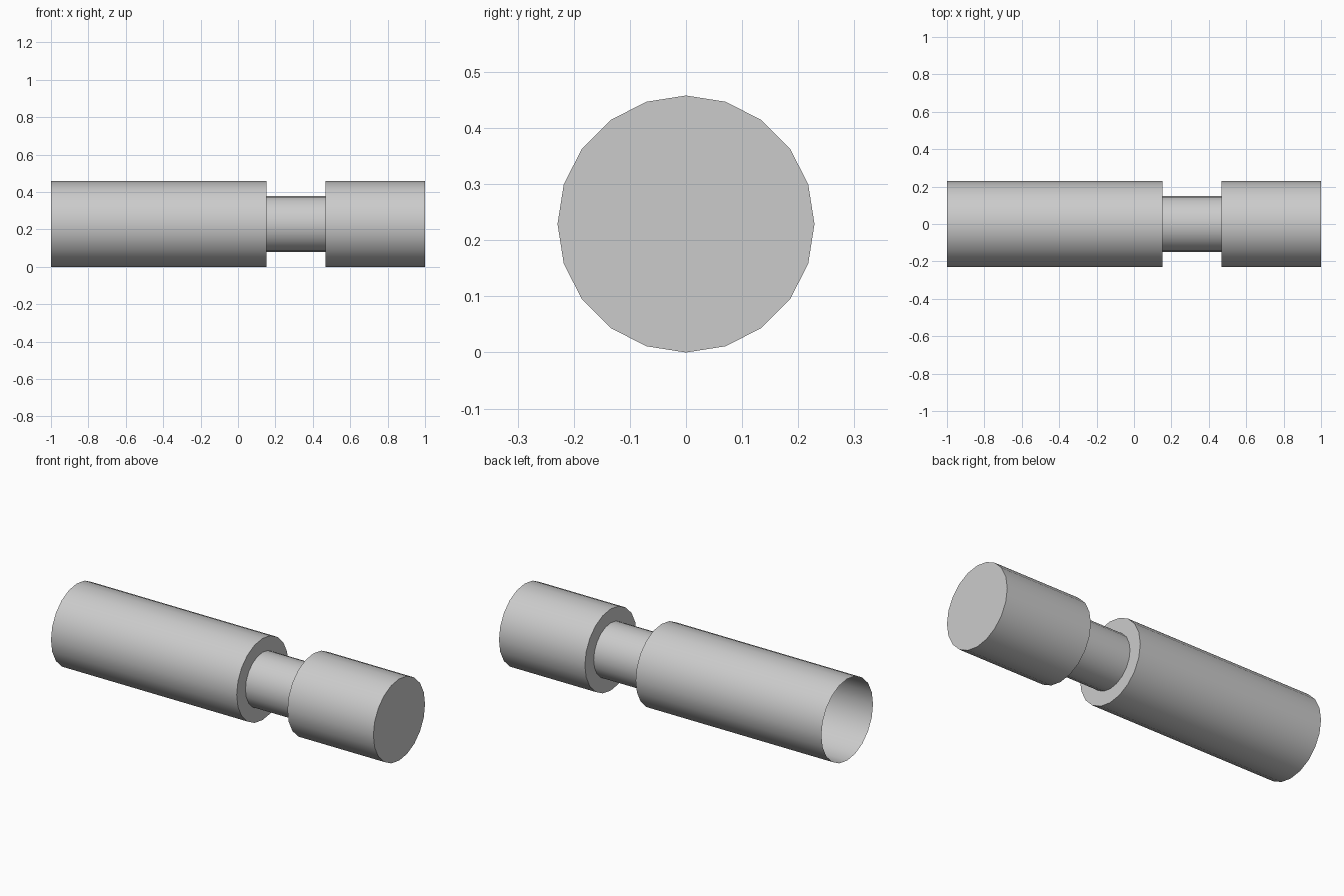
import bpy, bmesh
from math import cos, sin, pi, radians

if "Cube" in bpy.data.objects:
    bpy.data.objects.remove(bpy.data.objects["Cube"])

SIDES = 20
R, NECK = 0.229, 0.151

# Profile along the x axis: (x, radius), open at the left end
PROFILE = [(-1.0, R), (0.152, R), (0.152, NECK),
           (0.467, NECK), (0.467, R), (1.0, R)]


def ring(bm, x, radius):
    return [bm.verts.new((x, radius * cos(2 * pi * i / SIDES),
                          R + radius * sin(2 * pi * i / SIDES)))
            for i in range(SIDES)]


# Stepped tube: body, narrow neck and head in one continuous skin
bm = bmesh.new()
rings = [ring(bm, x, r) for x, r in PROFILE]
for a, b in zip(rings, rings[1:]):
    for i in range(SIDES):
        j = (i + 1) % SIDES
        bm.faces.new((a[i], a[j], b[j], b[i]))

# Closed right end
bm.faces.new(rings[-1])

# Face all surfaces outward (the end cap points along +x)
bm.normal_update()
bmesh.ops.recalc_face_normals(bm, faces=bm.faces[:])
bm.normal_update()
cap = max(bm.faces, key=lambda f: f.calc_center_median().x)
if cap.normal.x < 0:
    bmesh.ops.reverse_faces(bm, faces=bm.faces[:])

mesh = bpy.data.meshes.new("grooved_tube")
bm.to_mesh(mesh)
bm.free()
tube = bpy.data.objects.new("grooved_tube", mesh)
bpy.context.collection.objects.link(tube)

# Smooth round sides with crisp steps
bpy.context.view_layer.objects.active = tube
tube.select_set(True)
bpy.ops.object.shade_smooth_by_angle(angle=radians(30))
